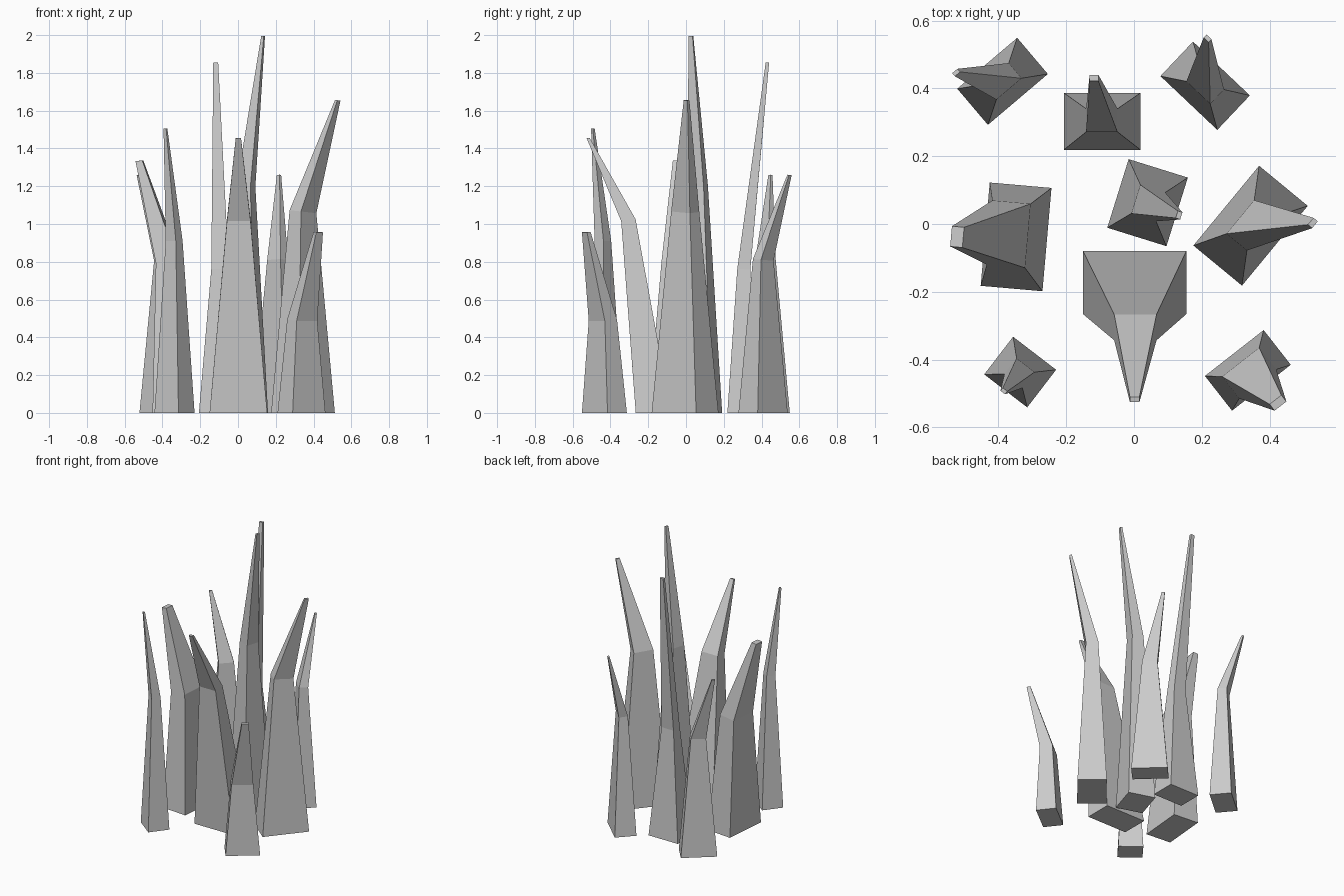
import bpy
import math
from mathutils import Vector

cube = bpy.data.objects.get("Cube")
if cube:
    bpy.data.objects.remove(cube, do_unlink=True)

# One flat stone grey for every shard
grey = bpy.data.materials.new("stone_grey")
grey.use_nodes = True
colour = (0.6, 0.6, 0.6, 1)
grey.diffuse_color = colour
grey.node_tree.nodes["Principled BSDF"].inputs["Base Color"].default_value = colour


def ring(centre, width, depth, angle, lean=(0, 0, 0)):
    """Rectangle turned about z; lean tilts it down towards the bend."""
    across = Vector((math.cos(angle), math.sin(angle), 0))
    along = Vector((-math.sin(angle), math.cos(angle), 0))
    points = []
    for sx, sy in ((-1, -1), (1, -1), (1, 1), (-1, 1)):
        offset = across * sx * width / 2 + along * sy * depth / 2
        offset.z = -offset.dot(Vector(lean)) * 0.6
        points.append(Vector(centre) + offset)
    return points


def shard(name, base, size, degrees, mid, taper, tip, tip_size):
    """Four-sided spike made of a base, a bend and a blunt tip."""
    angle = math.radians(degrees)
    bend = Vector((tip[0] - mid[0], tip[1] - mid[1], 0))
    verts = ring((*base, 0), *size, angle)
    verts += ring(mid, size[0] * taper, size[1] * taper, angle, bend)
    verts += ring(tip, *tip_size, angle, bend)
    faces = [(3, 2, 1, 0), (8, 9, 10, 11)]
    for low in (0, 4):
        for i in range(4):
            j = (i + 1) % 4
            faces.append((low + i, low + j, low + j + 4, low + i + 4))
    mesh = bpy.data.meshes.new(name)
    mesh.from_pydata(verts, [], faces)
    mesh.materials.append(grey)
    obj = bpy.data.objects.new(name, mesh)
    bpy.context.collection.objects.link(obj)


# Inner shards
shard("front_shard", (0.002, -0.173), (0.305, 0.186), 0,
      (0.004, -0.305, 1.02), 0.41, (0.002, -0.518, 1.455), (0.028, 0.016))
shard("centre_shard", (0.04, 0.063), (0.212, 0.183), 72.7,
      (0.042, 0.062, 1.2), 0.42, (0.133, 0.026, 1.995), (0.022, 0.014))
shard("back_shard", (-0.094, 0.303), (0.226, 0.168), 0,
      (-0.095, 0.306, 0.76), 0.41, (-0.118, 0.431, 1.855), (0.026, 0.018))

# Wide side shards
shard("wide_shard", (-0.348, -0.038), (0.306, 0.183), 85,
      (-0.37, -0.03, 0.8), 0.62, (-0.522, -0.038, 1.335), (0.06, 0.036))
shard("slanted_shard", (0.344, -0.005), (0.305, 0.186), 50.5,
      (0.344, -0.004, 1.065), 0.42, (0.528, 0.003, 1.655), (0.026, 0.016))

# Small outer shards
shard("short_shard", (0.336, -0.432), (0.22, 0.13), 38,
      (0.34, -0.44, 0.49), 0.63, (0.425, -0.528, 0.957), (0.044, 0.024))
shard("front_corner_shard", (-0.336, -0.437), (0.16, 0.14), -37.5,
      (-0.338, -0.44, 0.91), 0.42, (-0.384, -0.493, 1.505), (0.017, 0.011))
shard("back_corner_shard", (0.21, 0.408), (0.231, 0.14), -43.4,
      (0.21, 0.409, 0.81), 0.42, (0.217, 0.548, 1.26), (0.02, 0.012))
shard("far_corner_shard", (-0.388, 0.421), (0.232, 0.14), 40.3,
      (-0.388, 0.421, 0.81), 0.42, (-0.525, 0.447, 1.26), (0.02, 0.012))
